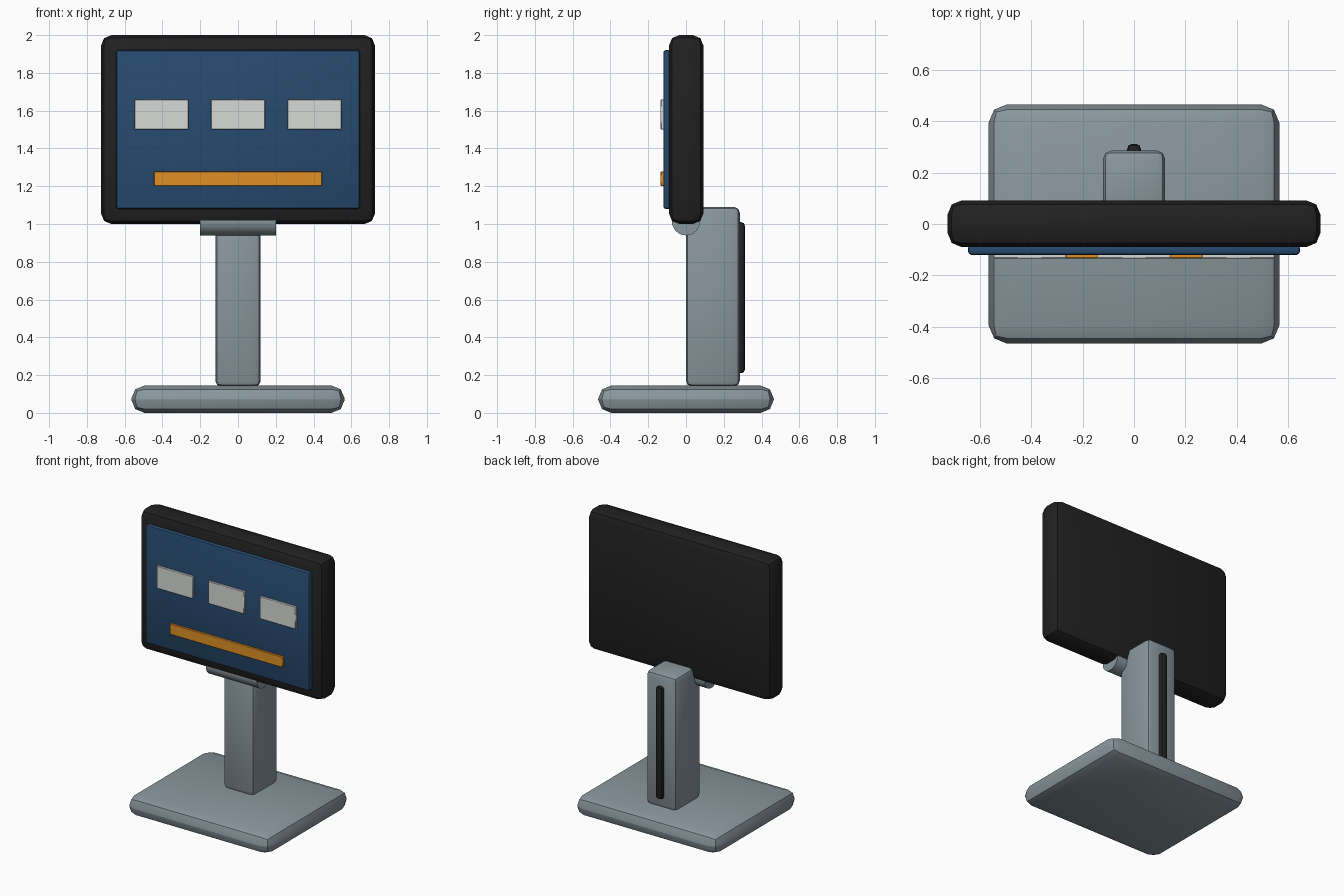
import bpy, math

if "Cube" in bpy.data.objects:
    bpy.data.objects.remove(bpy.data.objects["Cube"])


def material(name, rgb):
    m = bpy.data.materials.new(name)
    m.diffuse_color = (*rgb, 1)
    m.use_nodes = True
    m.node_tree.nodes["Principled BSDF"].inputs["Base Color"].default_value = m.diffuse_color
    return m


GREY = material("blue_grey_metal", (0.25, 0.31, 0.34))
BLACK = material("black_plastic", (0.015, 0.015, 0.015))
BLUE = material("screen_blue", (0.02, 0.07, 0.16))
WHITE = material("tile_white", (0.68, 0.70, 0.68))
ORANGE = material("bar_orange", (0.75, 0.28, 0.02))


def finish(obj, name, mat):
    obj.name = name
    obj.data.materials.append(mat)
    bpy.ops.object.shade_smooth_by_angle(angle=math.radians(40))


def box(name, mat, x, y, z, bevel, segments=2):
    """Rounded box from (min, max) ranges."""
    bpy.ops.mesh.primitive_cube_add(size=1, location=[sum(r) / 2 for r in (x, y, z)])
    obj = bpy.context.object
    obj.scale = [r[1] - r[0] for r in (x, y, z)]
    bpy.ops.object.transform_apply(location=False, rotation=False, scale=True)
    mod = obj.modifiers.new("rounding", 'BEVEL')
    mod.width = bevel
    mod.segments = segments
    bpy.ops.object.modifier_apply(modifier=mod.name)
    finish(obj, name, mat)
    return obj


# Base plate and column
box("base", GREY, (-0.565, 0.565), (-0.465, 0.465), (0, 0.145), 0.07)
box("column", GREY, (-0.12, 0.12), (0, 0.285), (0.14, 1.09), 0.03)

# Cable channel strip on the back of the column
box("back_strip", BLACK, (-0.027, 0.027), (0.262, 0.312), (0.21, 1.01), 0.02)

# Hinge barrel under the screen
bpy.ops.mesh.primitive_cylinder_add(vertices=32, radius=0.075, depth=0.4,
                                    location=(0, 0, 1.015),
                                    rotation=(0, math.pi / 2, 0))
finish(bpy.context.object, "hinge", GREY)

# Screen housing and display
box("housing", BLACK, (-0.725, 0.725), (-0.09, 0.092), (1.0, 2.0), 0.055)
box("display", BLUE, (-0.645, 0.645), (-0.12, -0.08), (1.08, 1.92), 0.012)

# Display tiles and the bar beneath them
for i, cx in enumerate((-0.405, 0, 0.405)):
    box(f"tile_{i + 1}", WHITE, (cx - 0.142, cx + 0.142), (-0.134, -0.115), (1.5, 1.66), 0.003, 1)
box("bar", ORANGE, (-0.445, 0.445), (-0.134, -0.115), (1.2, 1.277), 0.003, 1)
